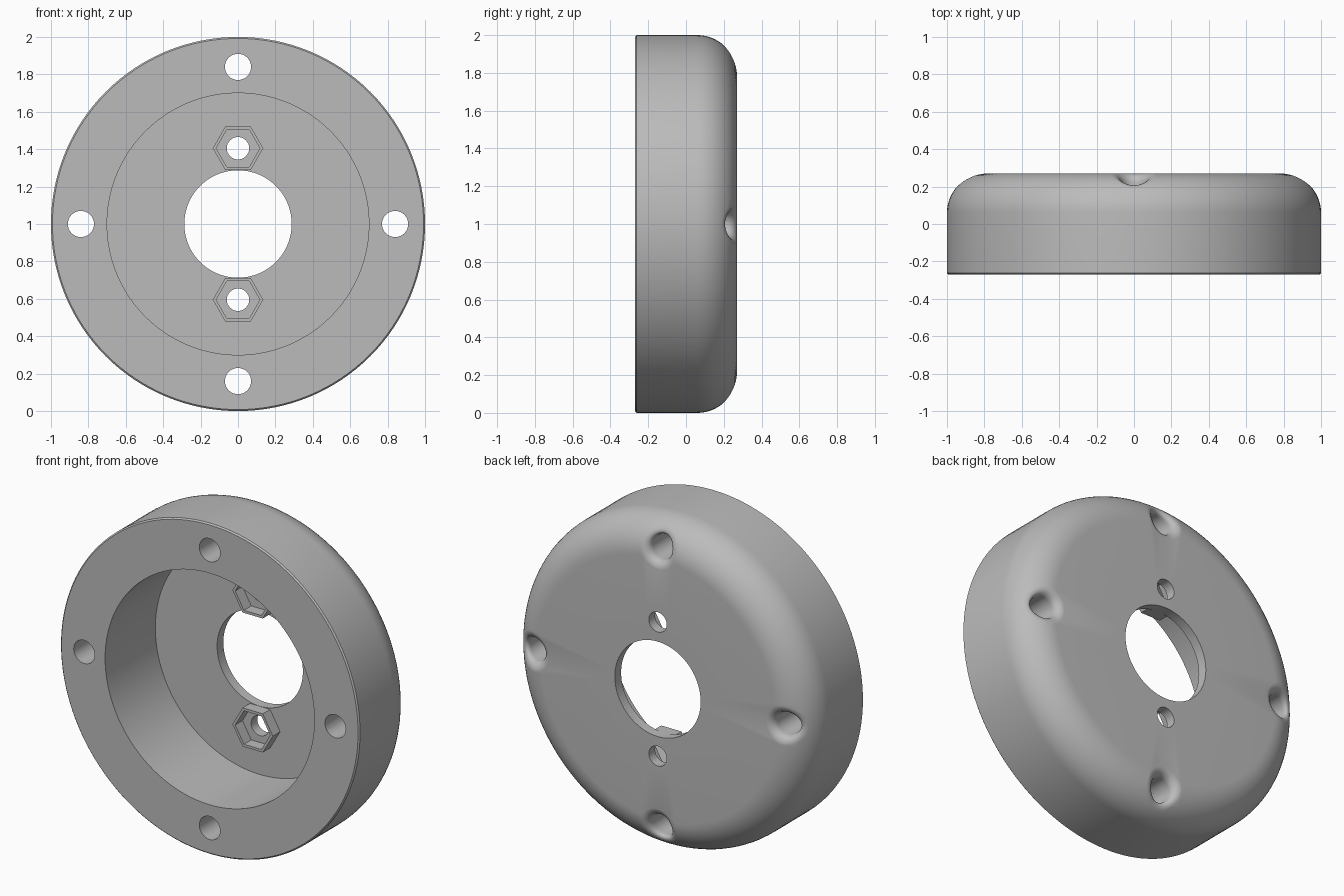
import bpy, bmesh
from math import sin, cos, pi, sqrt, tau

cube = bpy.data.objects.get("Cube")
if cube:
    bpy.data.objects.remove(cube)

BACK, FRONT, FLOOR = 0.27, -0.27, 0.21   # y of back face, front face, recess floor
ROUND = 0.21                             # rounding of the back rim
BORE, RECESS = 0.287, 0.7
FLARE, HOLE = 0.05, 0.07

grey = bpy.data.materials.new("plain grey")
grey.use_nodes = True
colour = (0.5, 0.5, 0.5, 1)
grey.diffuse_color = colour
grey.node_tree.nodes["Principled BSDF"].inputs["Base Color"].default_value = colour


def skin(name, rings, loop=False):
    """Bridge equal rings of points into a solid: capped, or closed in a loop."""
    bm = bmesh.new()
    rows = [[bm.verts.new(p) for p in ring] for ring in rings]
    n = len(rows[0])
    pairs = list(zip(rows, rows[1:]))
    if loop:
        pairs.append((rows[-1], rows[0]))
    else:
        bm.faces.new(rows[0])
        bm.faces.new(rows[-1])
    for a, b in pairs:
        for i in range(n):
            j = (i + 1) % n
            bm.faces.new((a[i], a[j], b[j], b[i]))
    bmesh.ops.recalc_face_normals(bm, faces=bm.faces)
    mesh = bpy.data.meshes.new(name)
    bm.to_mesh(mesh)
    bm.free()
    obj = bpy.data.objects.new(name, mesh)
    bpy.context.collection.objects.link(obj)
    mesh.materials.append(grey)
    return obj


def circle(r, y, n, cx=0, cz=0):
    return [(cx + r * cos(tau * i / n), y, cz + r * sin(tau * i / n)) for i in range(n)]


def back_surface(r):
    """Height y of the rounded back at a distance r from the axis."""
    over = max(0, r - (1 - ROUND))
    return BACK - ROUND + sqrt(max(0, ROUND ** 2 - over ** 2))


def flared_cutter(cx, cz):
    """Mounting hole whose mouth blends into the rounded back."""
    rings = [circle(HOLE, FRONT - 0.1, 32, cx, cz)]
    steps = 8
    for k in range(steps + 1):
        t = pi / 2 * k / steps
        r = HOLE + FLARE * (1 - cos(t))
        depth = FLARE * (1 - sin(t)) - (0.001 if k == steps else 0)
        rings.append([(x, back_surface(sqrt(x * x + (z - 1) ** 2)) - depth, z)
                      for x, _, z in circle(r, 0, 32, cx, cz)])
    rings.append(circle(HOLE + FLARE, BACK + 0.1, 32, cx, cz))
    return skin("mounting_hole_cutter", rings)


# Turned body: recessed front, rounded back, central bore
profile = [(BORE, FLOOR), (RECESS, FLOOR), (RECESS, FRONT), (0.992, FRONT), (1, FRONT + 0.008)]
for k in range(15):
    a = pi / 2 * k / 14
    profile.append((1 - ROUND + ROUND * cos(a), BACK - ROUND + ROUND * sin(a)))
profile.append((BORE, BACK))
body = skin("cover_body", [circle(r, y, 128, 0, 1) for r, y in profile], loop=True)

# Holes: four flared mounting holes and two small bolt holes
cutters = [flared_cutter(0.84 * cos(a), 1 + 0.84 * sin(a)) for a in (0, pi / 2, pi, 3 * pi / 2)]
bolt_heights = {"lower": 0.595, "upper": 1.405}
for z in bolt_heights.values():
    cutters.append(skin("bolt_hole_cutter", [circle(0.06, y, 32, 0, z) for y in (0, 0.4)]))
for cutter in cutters:
    cutter.hide_render = True
    cut = body.modifiers.new("hole", 'BOOLEAN')
    cut.operation = 'DIFFERENCE'
    cut.solver = 'EXACT'
    cut.object = cutter

bpy.ops.object.select_all(action='DESELECT')
body.select_set(True)
bpy.context.view_layer.objects.active = body
for name in [m.name for m in body.modifiers]:
    bpy.ops.object.modifier_apply(modifier=name)
for cutter in cutters:
    bpy.data.objects.remove(cutter)
bpy.ops.object.shade_smooth_by_angle(angle=pi / 6)

# Hexagonal nut pockets standing on the recess floor
for side, z in bolt_heights.items():
    section = [(0.135, 0.14), (0.135, FLOOR + 0.005), (0.117, FLOOR + 0.005), (0.117, 0.14)]
    skin(side + "_nut_pocket", [circle(r, y, 6, 0, z) for r, y in section], loop=True)
